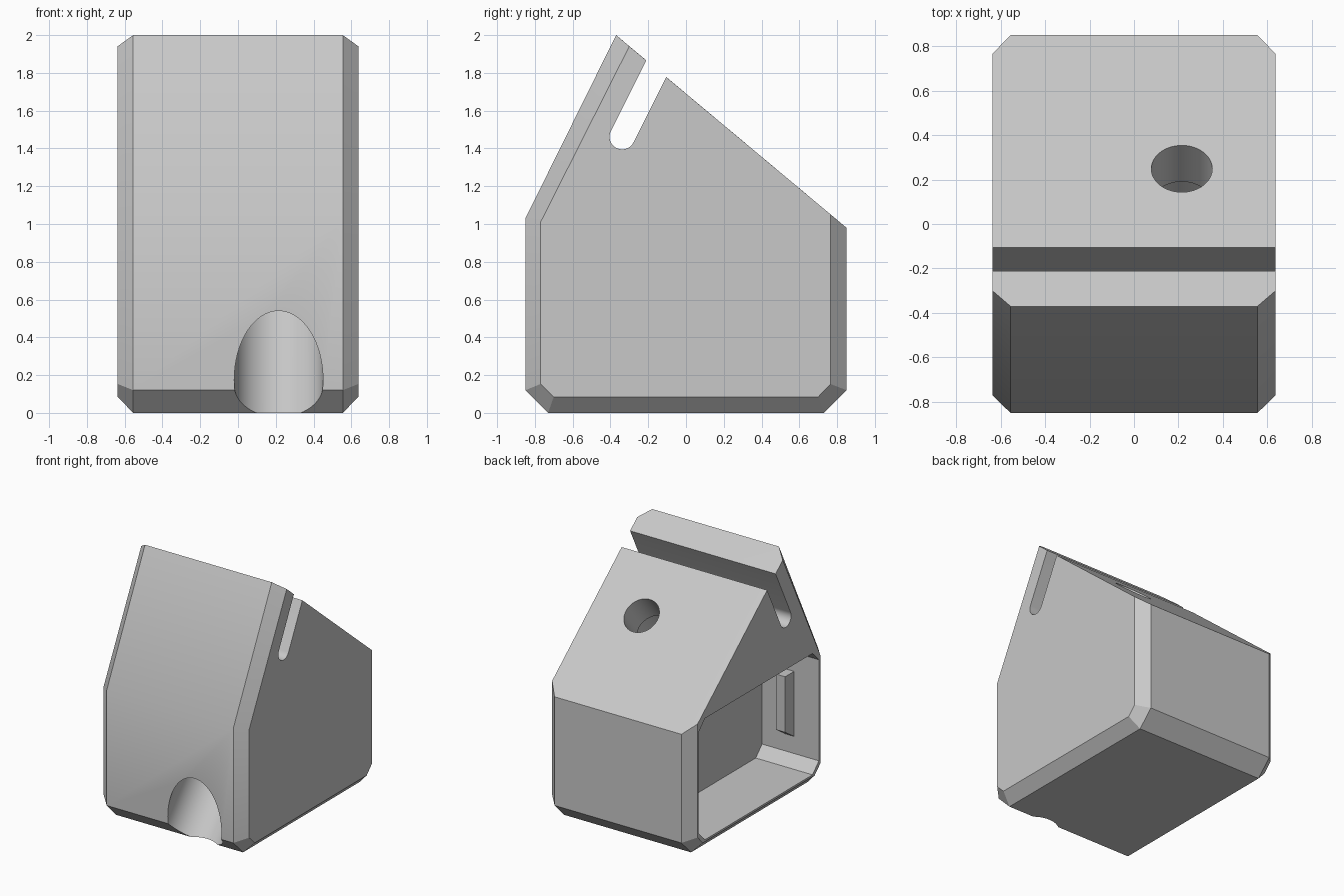
import bpy, bmesh, math
from mathutils import Vector, Matrix

old = bpy.data.objects.get("Cube")
if old:
    bpy.data.objects.remove(old, do_unlink=True)

grey = bpy.data.materials.new("light_grey")
grey.use_nodes = True
colour = (0.58, 0.58, 0.58, 1)
grey.diffuse_color = colour
grey.node_tree.nodes["Principled BSDF"].inputs["Base Color"].default_value = colour


def finish(name, bm):
    bmesh.ops.recalc_face_normals(bm, faces=bm.faces)
    mesh = bpy.data.meshes.new(name)
    bm.to_mesh(mesh)
    bm.free()
    mesh.materials.append(grey)
    obj = bpy.data.objects.new(name, mesh)
    bpy.context.collection.objects.link(obj)
    return obj


def loft(name, sections):
    """Join matching (y, z) outlines placed at successive x positions."""
    bm = bmesh.new()
    rings = [[bm.verts.new((x, y, z)) for y, z in outline] for x, outline in sections]
    for a, b in zip(rings, rings[1:]):
        for i in range(len(a)):
            j = (i + 1) % len(a)
            bm.faces.new((a[i], a[j], b[j], b[i]))
    bm.faces.new(rings[0])
    bm.faces.new(rings[-1])
    return finish(name, bm)


def rod(name, start, end, radius):
    bm = bmesh.new()
    axis = end - start
    place = Matrix.Translation((start + end) / 2) @ axis.to_track_quat('Z', 'Y').to_matrix().to_4x4()
    bmesh.ops.create_cone(bm, cap_ends=True, segments=64, radius1=radius,
                          radius2=radius, depth=axis.length, matrix=place)
    return finish(name, bm)


def cut(target, cutter):
    mod = target.modifiers.new(cutter.name, 'BOOLEAN')
    mod.operation = 'DIFFERENCE'
    mod.solver = 'EXACT'
    mod.object = cutter
    bpy.context.view_layer.objects.active = target
    bpy.ops.object.modifier_apply(modifier=mod.name)
    bpy.data.objects.remove(cutter, do_unlink=True)


# House-shaped body with chamfered sides
outer = [(-.73, 0), (-.85, .12), (-.85, 1.03), (-.37, 2), (.85, .98), (.85, .12), (.73, 0)]
inner = [(-.70, .085), (-.77, .153), (-.77, 1.01), (-.30, 1.941), (.765, 1.051), (.765, .153), (.70, .085)]
body = loft("body", [(-.637, inner), (-.555, outer), (.555, outer), (.637, inner)])

# Side compartment, open on one side only
y, low, high, c = .752, .1, 1.06, .08
room = [(-y + c, low), (-y, low + c), (-y, high - c), (-y + c, high),
        (y - c, high), (y, high - c), (y, low + c), (y - c, low)]
cut(body, loft("compartment_cutter", [(-.8, room), (-.14, room)]))

# Round-bottomed slot running parallel to the sloping front
centre = Vector((-.338, 1.462))
along = Vector((.447, .894))
across = Vector((.894, -.447))
r = .067
slot = [centre + along - across * r, centre + along + across * r]
for i in range(17):
    a = math.pi * i / 16
    slot.append(centre + across * r * math.cos(a) - along * r * math.sin(a))
cut(body, loft("slot_cutter", [(-.8, slot), (.8, slot)]))

# Stepped bore from the roof down to the front foot
mouth = Vector((.215, .25, 1.485))
down = Vector((0, -math.sin(math.radians(40)), -math.cos(math.radians(40))))
cut(body, rod("wide_bore_cutter", mouth + down * .256, mouth + down * 2.4, .235))
cut(body, rod("narrow_bore_cutter", mouth - down * .3, mouth + down * .4, .137))

# Small catch on the inside of the front wall
catch = [(-.76, .31), (-.64, .39), (-.64, .83), (-.76, .83)]
loft("inner_catch", [(-.42, catch), (-.34, catch)])

# Keep flat faces crisp and bores smooth
bpy.ops.object.select_all(action='DESELECT')
body.select_set(True)
bpy.context.view_layer.objects.active = body
bpy.ops.object.shade_smooth_by_angle(angle=math.radians(30))
